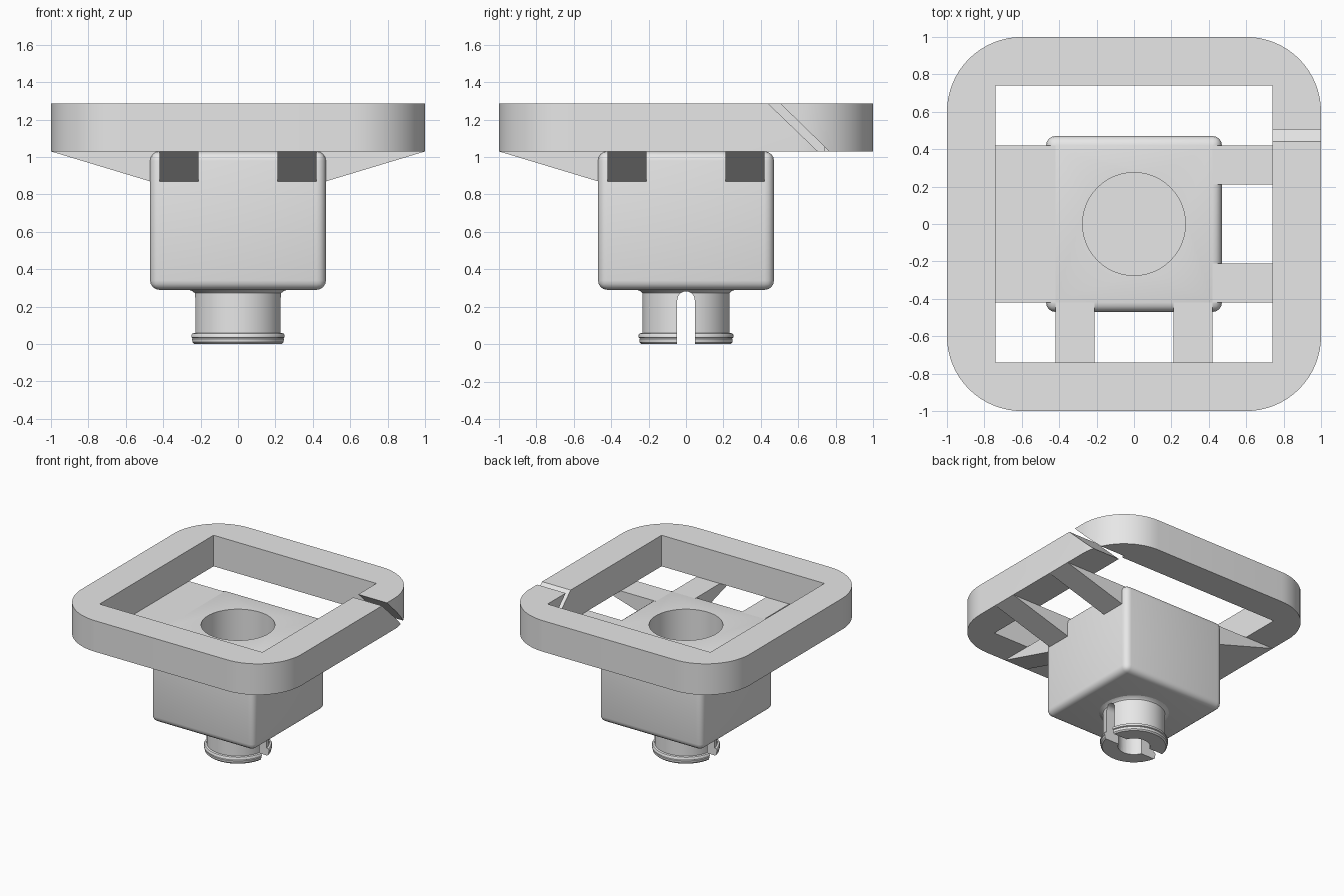
import bpy, bmesh, math

cube = bpy.data.objects.get("Cube")
if cube:
    bpy.data.objects.remove(cube, do_unlink=True)

grey = bpy.data.materials.new("light grey plastic")
grey.use_nodes = True
grey.diffuse_color = (0.8, 0.8, 0.8, 1)
grey.node_tree.nodes["Principled BSDF"].inputs["Base Color"].default_value = (0.8, 0.8, 0.8, 1)


def finish(name, bm):
    bmesh.ops.recalc_face_normals(bm, faces=bm.faces)
    mesh = bpy.data.meshes.new(name)
    bm.to_mesh(mesh)
    bm.free()
    mesh.materials.append(grey)
    ob = bpy.data.objects.new(name, mesh)
    bpy.context.collection.objects.link(ob)
    return ob


def prism(name, points, axis, lo, hi):
    """Extrude a 2D outline along one axis."""
    place = {"x": lambda a, b, t: (t, a, b),
             "y": lambda a, b, t: (a, t, b),
             "z": lambda a, b, t: (a, b, t)}[axis]
    bm = bmesh.new()
    rings = [[bm.verts.new(place(a, b, t)) for a, b in points] for t in (lo, hi)]
    n = len(points)
    for i in range(n):
        j = (i + 1) % n
        bm.faces.new((rings[0][i], rings[0][j], rings[1][j], rings[1][i]))
    for ring in rings:
        bm.faces.new(ring)
    return finish(name, bm)


def arc(cx, cy, r, start, end, n):
    angles = [math.radians(start + (end - start) * i / n) for i in range(n + 1)]
    return [(cx + r * math.cos(a), cy + r * math.sin(a)) for a in angles]


def lathe(name, profile, steps=64):
    """Revolve a closed-to-axis radius/height profile around z."""
    bm = bmesh.new()
    verts = [bm.verts.new((r, 0, z)) for r, z in profile]
    edges = [bm.edges.new(pair) for pair in zip(verts, verts[1:])]
    bmesh.ops.spin(bm, geom=verts + edges, cent=(0, 0, 0), axis=(0, 0, 1),
                   angle=math.tau, steps=steps)
    bmesh.ops.remove_doubles(bm, verts=bm.verts, dist=0.0001)
    return finish(name, bm)


def rect(w, h):
    return [(-w, -h), (w, -h), (w, h), (-w, h)]


def activate(ob):
    bpy.ops.object.select_all(action="DESELECT")
    ob.select_set(True)
    bpy.context.view_layer.objects.active = ob


def cut(ob, *cutters):
    for c in cutters:
        m = ob.modifiers.new("cut", "BOOLEAN")
        m.operation, m.solver, m.object = "DIFFERENCE", "EXACT", c
        activate(ob)
        bpy.ops.object.modifier_apply(modifier=m.name)
        bpy.data.objects.remove(c, do_unlink=True)


def smooth(ob):
    activate(ob)
    bpy.ops.object.shade_smooth_by_angle(angle=math.radians(35))


BASE, TOP = 1.03, 1.285      # frame underside and top
BOX, FLAT = 0.47, 0.42       # body half width and its flat top half width

# Rounded square frame with a slanted split in its left side
outline = []
for cx, cy, a in ((.6, .6, 0), (-.6, .6, 90), (-.6, -.6, 180), (.6, -.6, 270)):
    outline += arc(cx, cy, 0.4, a, a + 90, 16)
frame = prism("frame", outline, "z", BASE, TOP)
opening = prism("opening_cutter", rect(0.74, 0.74), "z", 0.9, 1.4)
slope = 0.265 / (TOP - BASE)
run = 0.05 * slope
split = prism("split_cutter",
              [(0.44 - run, TOP + .05), (0.505 - run, TOP + .05),
               (0.765 + run, BASE - .05), (0.705 + run, BASE - .05)], "x", 0.735, 1.1)
cut(frame, opening, split)
smooth(frame)

# Soft-edged body block with a round socket
body = prism("body", rect(BOX, BOX), "z", 0.29, BASE)
bevel = body.modifiers.new("soft edges", "BEVEL")
bevel.width, bevel.segments = BOX - FLAT, 4
activate(body)
bpy.ops.object.modifier_apply(modifier=bevel.name)
cut(body, lathe("socket_cutter", [(0, 0.42), (0.275, 0.42), (0.275, 1.2), (0, 1.2)]))
smooth(body)

# Wedge struts joining body and frame: two front, two left, one wide on the right
wedge = [(FLAT, BASE), (FLAT, 0.855), (BOX, 0.87), (1, BASE)]
mirrored = [(-a, b) for a, b in wedge]
for side, lo, hi in (("near", -FLAT, -0.21), ("far", 0.21, FLAT)):
    # seen across y the outline is (x, z); seen across x it is (y, z)
    prism("left_strut_" + side, wedge, "y", lo, hi)
    prism("front_strut_" + side, mirrored, "x", lo, hi)
prism("right_wide_strut", mirrored, "y", -FLAT, FLAT)

# Hollow snap-in peg with lip and a round-topped slot
peg = lathe("peg", [(0, 0), (0.238, 0), (0.248, 0.01), (0.25, 0.028), (0.246, 0.032),
                    (0.254, 0.036), (0.254, 0.048), (0.248, 0.057), (0.233, 0.06),
                    (0.233, 0.272), (0.242, 0.282), (0.265, 0.292), (0.265, 0.32), (0, 0.32)])
bore = lathe("bore_cutter", [(0, -0.1), (0.12, -0.1), (0.12, 0.28), (0, 0.28)], 32)
slot = prism("slot_cutter",
             [(-0.047, -0.1), (0.047, -0.1)] + arc(0, 0.235, 0.047, 0, 180, 12), "x", -0.4, 0.4)
cut(peg, bore, slot)
smooth(peg)
